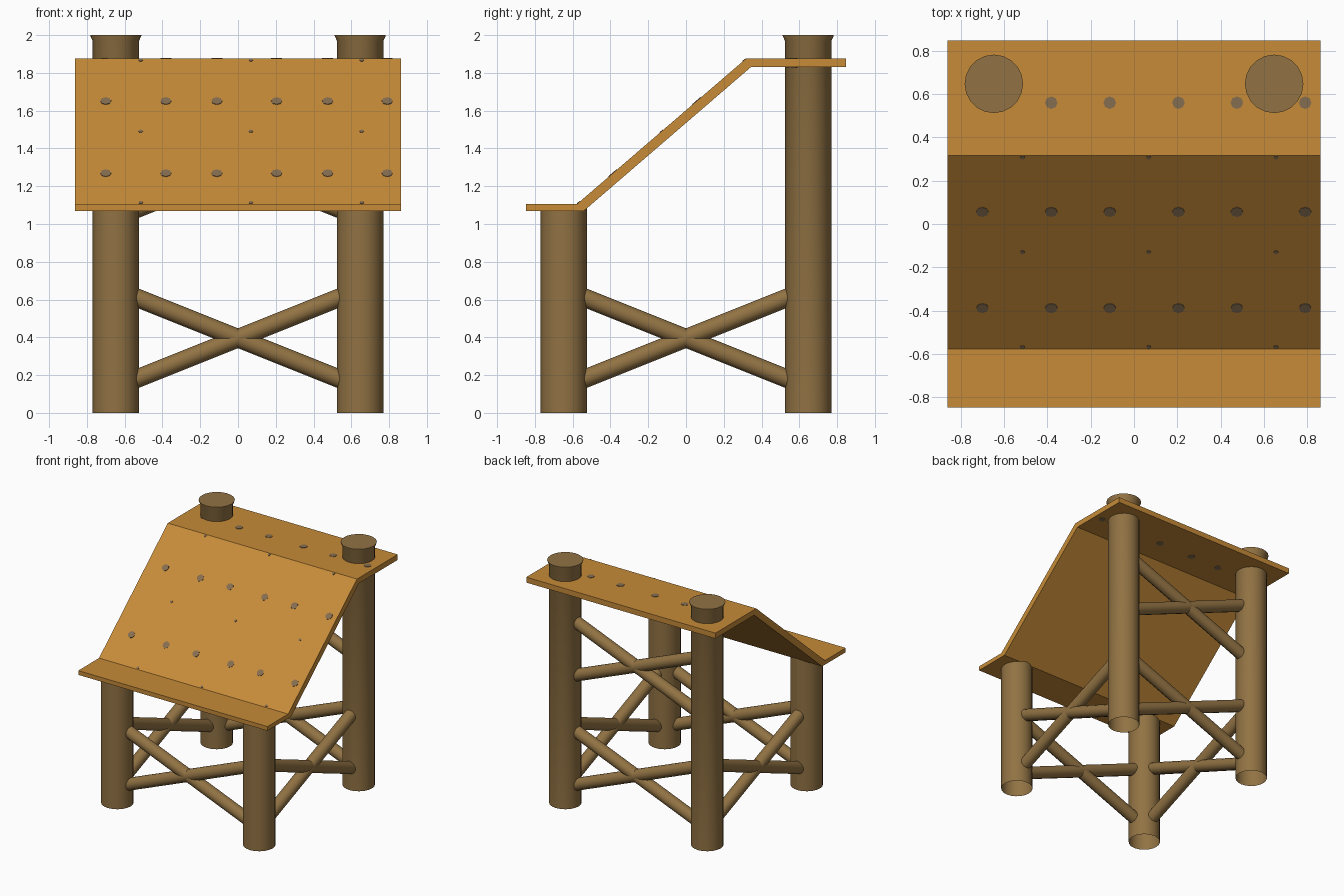
import bpy, bmesh, math
from mathutils import Vector, Matrix

if "Cube" in bpy.data.objects:
    bpy.data.objects.remove(bpy.data.objects["Cube"])


def material(name, rgb):
    m = bpy.data.materials.new(name)
    m.diffuse_color = (*rgb, 1)
    m.use_nodes = True
    m.node_tree.nodes["Principled BSDF"].inputs["Base Color"].default_value = m.diffuse_color
    return m


LOG = material("brown log", (0.285, 0.170, 0.057))
BOARD = material("orange board", (0.570, 0.258, 0.040))
NAIL = material("grey knot", (0.235, 0.155, 0.080))


def finish(bm, name, mat, smooth=False):
    bmesh.ops.recalc_face_normals(bm, faces=bm.faces)
    me = bpy.data.meshes.new(name)
    bm.to_mesh(me)
    bm.free()
    me.materials.append(mat)
    ob = bpy.data.objects.new(name, me)
    bpy.context.collection.objects.link(ob)
    if smooth:
        bpy.context.view_layer.objects.active = ob
        ob.select_set(True)
        bpy.ops.object.shade_smooth_by_angle(angle=math.radians(35))
        ob.select_set(False)
    return ob


def post(name, x, y, profile, sides=20):
    """Upright log: stacked rings of (radius, z), closed on top, open at the foot."""
    bm = bmesh.new()
    rings = [[bm.verts.new((x + r * math.cos(2 * math.pi * i / sides),
                            y + r * math.sin(2 * math.pi * i / sides), z))
              for i in range(sides)] for r, z in profile]
    for a, b in zip(rings, rings[1:]):
        for i in range(sides):
            j = (i + 1) % sides
            bm.faces.new((a[i], a[j], b[j], b[i]))
    bm.faces.new(rings[-1])
    ob = finish(bm, name, LOG, True)
    # make sure the open tube faces outward
    side = ob.data.polygons[0]
    if (side.center - Vector((x, y, side.center.z))).dot(side.normal) < 0:
        ob.data.flip_normals()


def rod(name, a, b, radius, sides, mat, smooth):
    a, b = Vector(a), Vector(b)
    d = b - a
    m = Matrix.Translation((a + b) / 2) @ d.to_track_quat('Z', 'Y').to_matrix().to_4x4()
    bm = bmesh.new()
    bmesh.ops.create_cone(bm, cap_ends=True, segments=sides, radius1=radius,
                          radius2=radius, depth=d.length, matrix=m)
    finish(bm, name, mat, smooth)


# Posts: short in front, tall with flared tops at the back
P = 0.647
for side, x in (("left", -P), ("right", P)):
    post(f"front_post_{side}", x, -P, [(0.122, 0), (0.122, 1.085)])
    post(f"back_post_{side}", x, P, [(0.122, 0), (0.122, 1.968), (0.135, 1.995), (0.135, 2.0)])

# Crossed braces on all four sides, plus a second cross high at the back
E, RISE = 0.56, 0.224
crosses = [("front", 'x', -P, 0.395), ("back", 'x', P, 0.395), ("upper_back", 'x', P, 1.295),
           ("left", 'y', -P, 0.395), ("right", 'y', P, 0.395)]
for name, axis, off, z in crosses:
    for tag, s in (("a", 1), ("b", -1)):
        ends = [(t * E, off, z + t * s * RISE) for t in (-1, 1)]
        if axis == 'y':
            ends = [(q[1], q[0], q[2]) for q in ends]
        rod(f"{name}_brace_{tag}", *ends, 0.049, 14, LOG, True)

# Roof board: bent side profile (y, z) extruded along x
profile = [(-0.848, 1.07), (-0.54, 1.07), (0.343, 1.83), (0.848, 1.83),
           (0.848, 1.875), (0.317, 1.875), (-0.578, 1.105), (-0.848, 1.105)]
W = 0.862
bm = bmesh.new()
rows = [[bm.verts.new((x, y, z)) for y, z in profile] for x in (-W, W)]
n = len(profile)
for i in range(n):
    j = (i + 1) % n
    bm.faces.new((rows[0][i], rows[0][j], rows[1][j], rows[1][i]))
# end caps split into the three straight runs
for r in rows:
    for q in ((0, 1, 6, 7), (1, 2, 5, 6), (2, 3, 4, 5)):
        bm.faces.new([r[k] for k in q])
finish(bm, "roof_board", BOARD)

# Knots: thin discs through the board, flush on both faces
SLOPE = (1.875 - 1.105) / (0.317 + 0.578)
NORMAL = Vector((0, -SLOPE, 1)).normalized()


def knot(name, x, y, radius):
    if y > 0.33:
        top, nrm, thick = Vector((x, y, 1.875)), Vector((0, 0, 1)), 0.045
    else:
        top, nrm, thick = Vector((x, y, 1.105 + SLOPE * (y + 0.578))), NORMAL, 0.0475
    rod(name, top - nrm * (thick + 0.003), top + nrm * 0.003, radius, 8, NAIL, False)


for y in (0.56, 0.056, -0.388):
    for x in (-0.70, -0.382, -0.112, 0.205, 0.475, 0.79):
        knot("large_knot", x, y, 0.029)
for y in (0.308, -0.13, -0.568):
    for x in (-0.515, 0.068, 0.655):
        knot("small_knot", x, y, 0.011)
